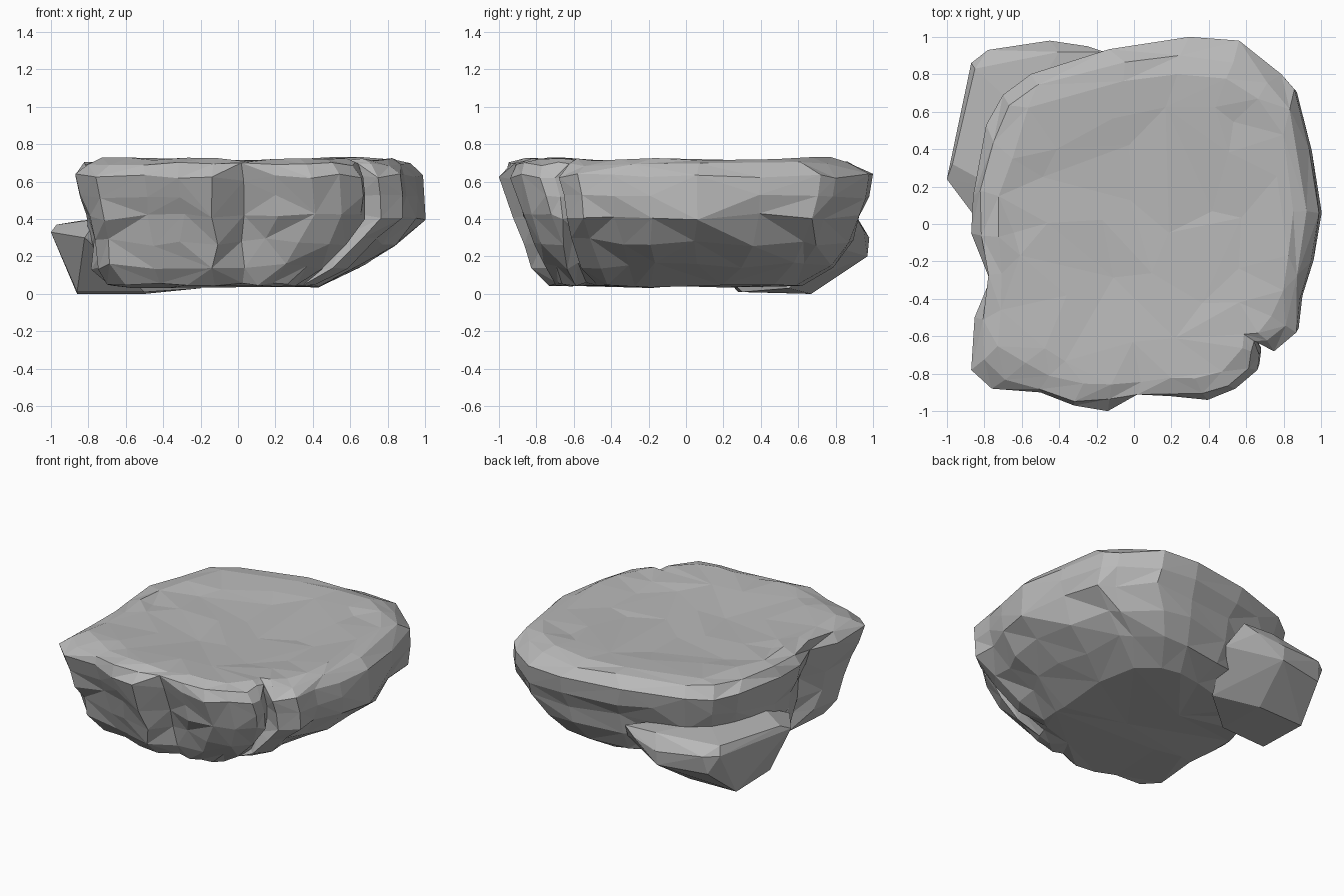
import bpy
import bmesh
import random
from mathutils import Vector
from mathutils.geometry import delaunay_2d_cdt

random.seed(4)

if "Cube" in bpy.data.objects:
    bpy.data.objects.remove(bpy.data.objects["Cube"], do_unlink=True)

stone = bpy.data.materials.new("stone grey")
stone.use_nodes = True
GREY = (0.48, 0.48, 0.48, 1)
stone.diffuse_color = GREY
shader = stone.node_tree.nodes["Principled BSDF"]
shader.inputs["Base Color"].default_value = GREY
shader.inputs["Roughness"].default_value = 0.9


def finish(bm, name):
    """Turn a bmesh into a flat shaded stone object."""
    bmesh.ops.recalc_face_normals(bm, faces=bm.faces)
    mesh = bpy.data.meshes.new(name)
    bm.to_mesh(mesh)
    bm.free()
    mesh.materials.append(stone)
    obj = bpy.data.objects.new(name, mesh)
    bpy.context.collection.objects.link(obj)
    return obj


def jitter(amount):
    return random.uniform(-amount, amount)


def smoothed(points, passes):
    """Soften the notches of an outline."""
    for _ in range(passes):
        n = len(points)
        points = [(points[i - 1] + points[i] * 2 + points[(i + 1) % n]) / 4
                  for i in range(n)]
    return points


def cap(bm, ring, spacing, height):
    """Close a ring with irregular facets; height gives z at a plan position."""
    n = len(ring)
    verts = list(ring)
    steps = int(1 / spacing)
    for i in range(-steps, steps + 1):
        for j in range(-steps, steps + 1):
            p = Vector((i + jitter(.35), j + jitter(.35))) * spacing
            verts.append(bm.verts.new((p.x, p.y, height(p) + jitter(.008))))
    plan = [v.co.xy for v in verts]
    border = [(i, (i + 1) % n) for i in range(n)]
    result = delaunay_2d_cdt(plan, border, [], 1, 1e-5)
    for face in result[2]:
        bm.faces.new([verts[result[3][k][0]] for k in face])
    loose = [v for v in verts if not v.link_faces]
    bmesh.ops.delete(bm, geom=loose, context='VERTS')


# Widest outline of the slab, with its notches, seen from above
RIM = [
    (-.87, -.78), (-.76, -.88), (-.5, -.9), (-.32, -.97), (-.14, -1),
    (.03, -.89), (.2, -.92), (.4, -.94), (.55, -.88), (.67, -.78),
    (.68, -.7), (.64, -.61), (.76, -.68), (.88, -.58), (.9, -.4),
    (.96, -.2), (1, .06), (.95, .4), (.87, .72), (.8, .8),
    (.57, .98), (.3, 1), (-.1, .94), (-.34, .87), (-.55, .8),
    (-.7, .69), (-.79, .53), (-.86, .15), (-.87, -.05), (-.77, -.3),
    (-.85, -.5),
]

# Each level: scale on -x, +x, -y, +y, then height, jitter, smoothing passes
LEVELS = [
    (.82, .47, .75, .62, .05, .012, 1),
    (.88, .68, .81, .78, .15, .02, 0),
    (.9, .86, .87, .87, .28, .025, 0),
    (.93, .985, .93, .93, .41, .02, 0),
    (.97, 1, .96, .98, .52, .012, 0),
    (1, .985, 1, 1, .63, .012, 0),
    (.96, .945, .98, .92, .695, .012, 1),
    (.87, .87, .9, .82, .72, .012, 1),
]

# Main slab: lofted from the underside, over the rim, to the shallow top
bm = bmesh.new()
rings = []
for left, right, front, back, height, rough, passes in LEVELS:
    ring = []
    for p in smoothed([Vector(p) for p in RIM], passes):
        x = p.x * (right if p.x > 0 else left)
        y = p.y * (back if p.y > 0 else front)
        shake = 0 if 1 in (left, right) else rough
        ring.append(bm.verts.new((x + jitter(shake), y + jitter(shake),
                                  height + jitter(rough))))
    rings.append(ring)

count = len(RIM)
for low, high in zip(rings, rings[1:]):
    for i in range(count):
        j = (i + 1) % count
        a, b, c, d = low[i], low[j], high[j], high[i]
        # Alternate the diagonals at random for irregular facets
        if random.random() < 0.5:
            bm.faces.new((a, b, c))
            bm.faces.new((a, c, d))
        else:
            bm.faces.new((a, b, d))
            bm.faces.new((b, c, d))

# Flat underside and gently dished top
cap(bm, rings[0], .3, lambda p: .04)
cap(bm, rings[-1], .2, lambda p: .68 + .045 * min(1, p.length_squared * 1.3))

slab = finish(bm, "rock_slab")
chip = slab.modifiers.new("Chipped facets", 'DECIMATE')
chip.ratio = 0.8

# Lower ledge sticking out at the back corner
LEDGE = [
    (-1, .24, .33), (-.97, .32, .37), (-.87, .86, .33), (-.85, .83, .39),
    (-.78, .93, .33), (-.45, .98, .3), (-.45, .97, .2), (-.25, .95, .34),
    (-.16, .92, .39), (-.4, .92, .4), (-.8, .9, .2), (-.86, .66, 0),
    (-.86, .28, .01), (-.5, .67, 0), (-.5, .3, .01), (-.82, 0, .3),
    (-.6, .6, .41), (-.75, .2, .4), (-.1, .8, .25), (-.2, .55, .03),
]
bm = bmesh.new()
for p in LEDGE:
    bm.verts.new(p)
hull = bmesh.ops.convex_hull(bm, input=bm.verts)
inner = [v for v in hull["geom_interior"] if isinstance(v, bmesh.types.BMVert)]
bmesh.ops.delete(bm, geom=inner, context='VERTS')
finish(bm, "rock_ledge")
